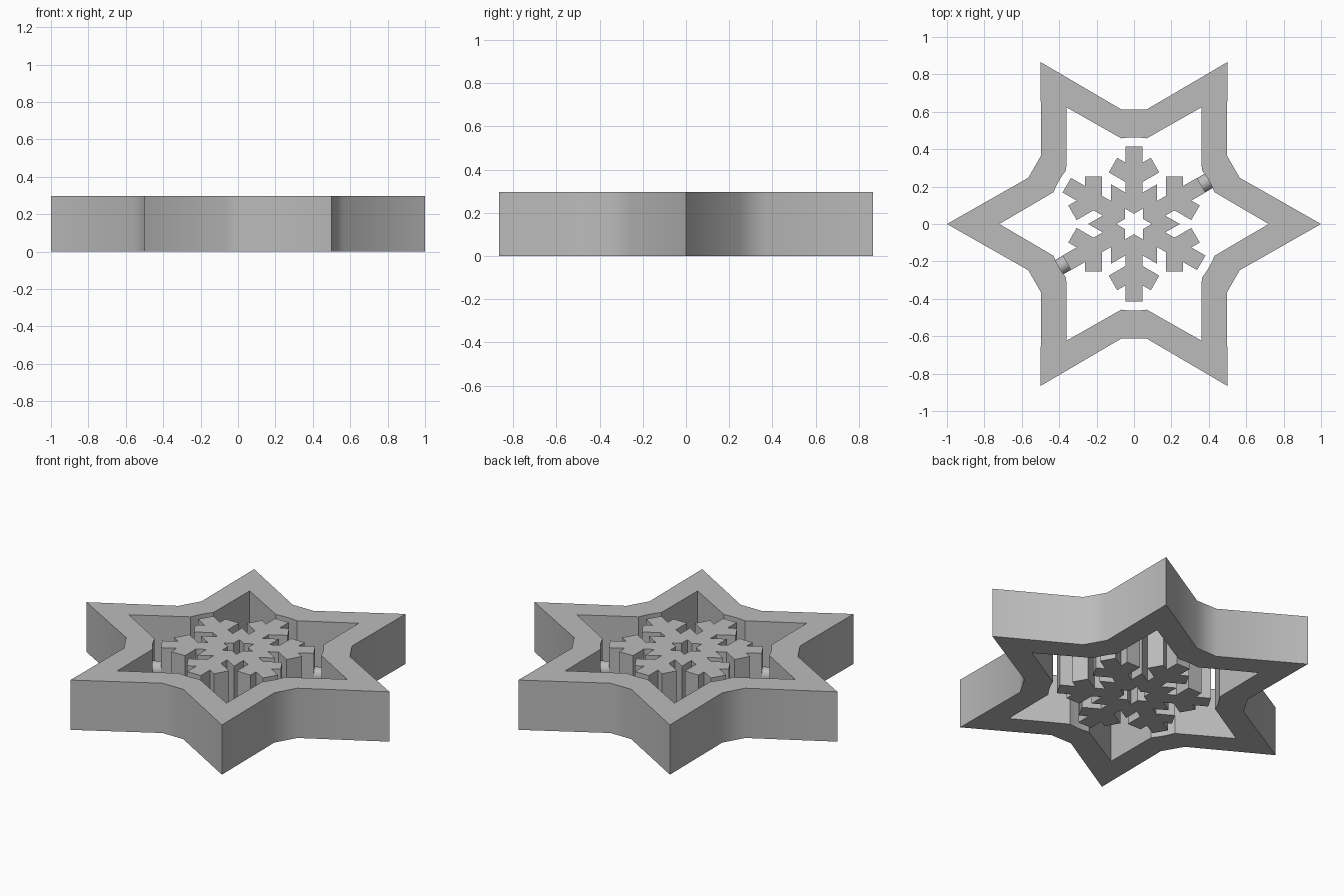
import bpy, bmesh, math
from mathutils import Vector, Matrix

HEIGHT = 0.297
ARM_HALF = 0.045

if "Cube" in bpy.data.objects:
    bpy.data.objects.remove(bpy.data.objects["Cube"])

grey = bpy.data.materials.new("light_grey")
grey.use_nodes = True
colour = (0.5, 0.5, 0.5, 1)
grey.diffuse_color = colour
grey.node_tree.nodes["Principled BSDF"].inputs["Base Color"].default_value = colour


def sixfold(sector, start=0):
    """Repeat (radius, degrees) points six times around the centre."""
    points = []
    for turn in range(6):
        for radius, degrees in sector:
            a = math.radians(start + turn * 60 + degrees)
            points.append((radius * math.cos(a), radius * math.sin(a), 0))
    return points


def finish(obj):
    """Give the part its colour and smooth its shallow edges."""
    obj.data.materials.append(grey)
    bpy.ops.object.select_all(action='DESELECT')
    obj.select_set(True)
    bpy.context.view_layer.objects.active = obj
    bpy.ops.object.shade_smooth_by_angle(angle=math.radians(35))


def prism(name, loops):
    """Extrude an outline with a hole to the full height."""
    bm = bmesh.new()
    edges = []
    for loop in loops:
        verts = [bm.verts.new(p) for p in loop]
        edges += [bm.edges.new((v, verts[i - 1])) for i, v in enumerate(verts)]
    bmesh.ops.triangle_fill(bm, edges=edges, use_beauty=True)
    top = bmesh.ops.extrude_face_region(bm, geom=bm.faces[:])["geom"]
    bmesh.ops.translate(bm, vec=(0, 0, HEIGHT),
                        verts=[g for g in top if isinstance(g, bmesh.types.BMVert)])
    bmesh.ops.recalc_face_normals(bm, faces=bm.faces[:])
    mesh = bpy.data.meshes.new(name)
    bm.to_mesh(mesh)
    bm.free()
    obj = bpy.data.objects.new(name, mesh)
    bpy.context.collection.objects.link(obj)
    finish(obj)


# Star frame: blunt valleys outside, rounded valleys inside
outer = sixfold([(1, 0), (0.617, 23.6), (0.617, 36.4)])
inner = sixfold([(0.72, 0)] + [(0.463, 30 + d) for d in (-8.5, -4, 0, 4, 8.5)])
prism("star_frame", [outer, inner])

# Snowflake: half an arm as (along, across), mirrored and repeated
half_arm = [(0.167, ARM_HALF), (0.224, ARM_HALF), (0.276, 0.135),
            (0.354, 0.09), (0.328, ARM_HALF), (0.415, ARM_HALF)]
arm = [(u, -v) for u, v in half_arm] + half_arm[::-1]
sector = [(math.hypot(u, v), math.degrees(math.atan2(v, u))) for u, v in arm]
flake = sixfold(sector + [(0.245, 30)], start=30)
hole = sixfold([(0.095, 0), (0.055, 30)])
prism("snowflake", [flake, hole])

# Pivot pins joining two opposite arms to the frame
for side, degrees in (("left", 30), ("right", 210)):
    direction = Vector((1, 0, 0))
    direction.rotate(Matrix.Rotation(math.radians(degrees), 3, 'Z'))
    bpy.ops.mesh.primitive_cylinder_add(
        vertices=32, radius=0.044, depth=0.07,
        location=direction * 0.437 + Vector((0, 0, HEIGHT / 2)),
        rotation=direction.to_track_quat('Z', 'Y').to_euler())
    pin = bpy.context.object
    pin.name = side + "_pivot_pin"
    finish(pin)
